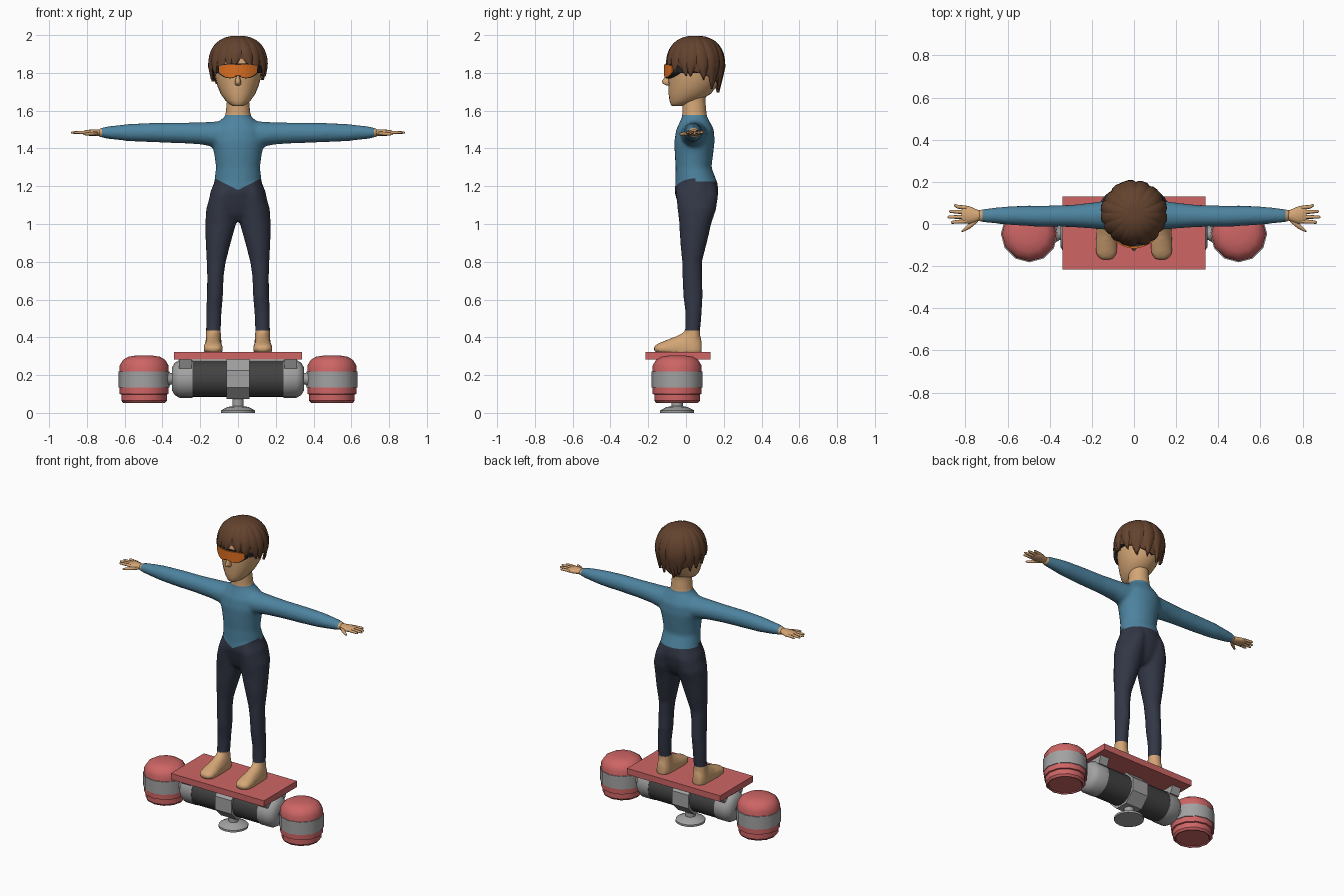
import bpy, bmesh, math, random
from mathutils import Vector

random.seed(4)
if "Cube" in bpy.data.objects:
    bpy.data.objects.remove(bpy.data.objects["Cube"])


def material(name, r, g, b):
    m = bpy.data.materials.new(name)
    m.use_nodes = True
    m.diffuse_color = (r, g, b, 1)
    m.node_tree.nodes["Principled BSDF"].inputs["Base Color"].default_value = (r, g, b, 1)
    return m


SKIN = material("skin", .66, .38, .18)
HAIR = material("brown_hair", .125, .055, .027)
SHIRT = material("blue_shirt", .075, .23, .35)
PANTS = material("navy_trousers", .032, .038, .06)
RED = material("coral_red", .62, .13, .13)
GREY = material("light_grey", .36, .36, .36)
DARK = material("dark_grey", .055, .055, .055)
ORANGE = material("orange_lens", .72, .16, .015)
BLACK = material("black_frame", .02, .02, .022)


def finish(bm, name, *mats, angle=None):
    """Turn a bmesh into a named, shaded object."""
    bmesh.ops.recalc_face_normals(bm, faces=bm.faces[:])
    me = bpy.data.meshes.new(name)
    bm.to_mesh(me)
    bm.free()
    ob = bpy.data.objects.new(name, me)
    bpy.context.collection.objects.link(ob)
    for m in mats:
        me.materials.append(m)
    if angle:
        smooth(ob, angle)
    return ob


def smooth(ob, angle):
    bpy.ops.object.select_all(action='DESELECT')
    ob.select_set(True)
    bpy.context.view_layer.objects.active = ob
    bpy.ops.object.shade_smooth_by_angle(angle=math.radians(angle))


def skin_rings(bm, rings, caps=True):
    """Bridge closed loops of points into a tube."""
    loops = [[bm.verts.new(p) for p in ring] for ring in rings]
    n = len(loops[0])
    for lo, hi in zip(loops, loops[1:]):
        for i in range(n):
            j = (i + 1) % n
            bm.faces.new((lo[i], lo[j], hi[j], hi[i]))
    if caps:
        bm.faces.new(loops[0])
        bm.faces.new(loops[-1])


def loft(bm, axis, sections, n=16, phase=0, flip=1):
    """Ellipses along an axis: (position, centre a, centre b, radius a, radius b)."""
    rings = []
    for pos, ca, cb, ra, rb in sections:
        ring = []
        for i in range(n):
            t = math.tau * i / n + phase
            a, b = ca + ra * math.cos(t), cb + rb * math.sin(t)
            x, y, z = {'x': (pos, a, b), 'y': (a, pos, b), 'z': (a, b, pos)}[axis]
            ring.append((x * flip, y, z))
        rings.append(ring)
    skin_rings(bm, rings)


def lathe(name, mat, axis, ca, cb, profile, n=12, angle=None, phase=0, flip=1):
    bm = bmesh.new()
    loft(bm, axis, [(p, ca, cb, r, r) for p, r in profile], n, phase, flip)
    return finish(bm, name, mat, angle=angle)


# Hover board: deck, motor drum, clamp and stand
MID = -.047
bm = bmesh.new()
bmesh.ops.create_cube(bm, size=1)
for v in bm.verts:
    v.co = Vector((0, -.043, .302)) + v.co * Vector((.68, .345, .04))
finish(bm, "deck", RED)
lathe("motor_drum", DARK, 'x', MID, .18, [(-.25, .097), (.25, .097)], 20, 35)
lathe("clamp", GREY, 'x', MID, .18, [(-.06, .116), (.06, .116)], 8, phase=math.pi / 8)
lathe("stand", GREY, 'z', 0, MID,
      [(0, .09), (.013, .09), (.03, .058), (.036, .03), (.09, .03)], 16, 35)
for side, s in (("left", 1), ("right", -1)):
    lathe(side + "_drum_cap", GREY, 'x', MID, .18,
          [(.24, .1), (.31, .1), (.335, .085), (.35, .06)], 20, 35, flip=s)
    lathe(side + "_axle", GREY, 'x', MID, .18, [(.33, .03), (.355, .03), (.38, .045)], 12, 35, flip=s)
    # Brackets taper inwards under the deck
    bm = bmesh.new()
    loft(bm, 'z', [(.235, s * .28, MID, .046, .13), (.285, s * .28, MID, .046, .16)], 4, math.pi / 4)
    finish(bm, side + "_bracket", GREY)
    # Thruster pods
    px = s * .497
    lathe(side + "_pod_dome", RED, 'z', px, MID,
          [(.2, .13), (.25, .13), (.28, .112), (.297, .085), (.304, .04)], angle=35)
    lathe(side + "_pod_band", GREY, 'z', px, MID, [(.135, .135), (.22, .135)], angle=35)
    lathe(side + "_pod_nozzle", RED, 'z', px, MID,
          [(.15, .13), (.1, .13), (.098, .121), (.065, .121), (.052, .11), (.052, .104), (.058, .1)], angle=35)

# Body: overlapping lofts fused into one smooth skin
bm = bmesh.new()
loft(bm, 'z', [(z, 0, y, rx, ry) for z, y, rx, ry in (
    (1.015, .055, .05, .05), (1.05, .056, .12, .08), (1.1, .058, .16, .1), (1.17, .056, .147, .117),
    (1.22, .055, .126, .111), (1.3, .04, .117, .095), (1.37, .042, .126, .102),
    (1.44, .045, .143, .107), (1.5, .048, .14, .1), (1.54, .047, .105, .08),
    (1.57, .045, .068, .066), (1.65, .042, .06, .062), (1.72, .045, .06, .066))], 24)
for s in (1, -1):
    loft(bm, 'z', [(z, s * x, y, rx, ry) for z, x, y, rx, ry in (
        (.36, .13, .036, .044, .042), (.44, .13, .036, .04, .04), (.53, .128, .04, .041, .044),
        (.62, .122, .037, .043, .052), (.72, .12, .033, .044, .053), (.8, .115, .032, .051, .053),
        (.9, .105, .04, .067, .071), (1, .092, .049, .082, .085), (1.08, .085, .058, .084, .103),
        (1.16, .07, .058, .075, .113), (1.21, .06, .055, .06, .1))])
    loft(bm, 'x', [
        (.05, .045, 1.475, .075, .075), (.13, .042, 1.475, .07, .067), (.2, .04, 1.48, .062, .059),
        (.3, .038, 1.482, .053, .055), (.45, .037, 1.484, .05, .052), (.58, .04, 1.484, .046, .046),
        (.7, .04, 1.484, .034, .032), (.74, .04, 1.483, .028, .021)], flip=s)
    # Feet: width and instep height along the foot
    loft(bm, 'y', [(y, s * .131, .34, w, top - .34) for y, top, w in (
        (.083, .39, .028), (.055, .435, .043), (0, .435, .046), (-.05, .408, .048),
        (-.1, .388, .053), (-.145, .37, .05), (-.17, .353, .03))])
body = finish(bm, "body")
remesh = body.modifiers.new("fuse", 'REMESH')
remesh.mode = 'VOXEL'
remesh.voxel_size = .011
relax = body.modifiers.new("relax", 'SMOOTH')
relax.iterations = 5
fused = bpy.data.meshes.new_from_object(
    body.evaluated_get(bpy.context.evaluated_depsgraph_get()))
body.modifiers.clear()
body.data = fused
fused.materials.clear()
for m in (SKIN, SHIRT, PANTS):
    fused.materials.append(m)

# Cut clean garment edges, then colour by height
ANKLE, HEM, COLLAR, CUFF = .437, 1.225, 1.578, .72
bm = bmesh.new()
bm.from_mesh(fused)
for co, no in (((0, 0, ANKLE), (0, 0, 1)), ((0, 0, HEM), (0, 0, 1)), ((0, 0, COLLAR), (0, 0, 1)),
               ((0, 0, 1.18), (.5, 0, 1)), ((0, 0, 1.18), (-.5, 0, 1)), ((0, .05, 0), (0, 1, 0)),
               ((CUFF, 0, 0), (1, 0, 0)), ((-CUFF, 0, 0), (1, 0, 0))):
    bmesh.ops.bisect_plane(bm, geom=bm.verts[:] + bm.edges[:] + bm.faces[:],
                           plane_co=co, plane_no=no)
for f in bm.faces:
    x, y, z = f.calc_center_median()
    hem = 1.18 + .5 * min(abs(x), .13) if y < .05 else HEM
    if z < ANKLE or z > COLLAR or abs(x) > CUFF:
        f.material_index = 0
    else:
        f.material_index = 1 if z > hem else 2
for v in bm.verts:
    v.co.z = max(v.co.z, .3225)
bm.to_mesh(fused)
bm.free()
smooth(body, 50)

# Hands: palm, four fingers and a thumb
for side, s in (("left", 1), ("right", -1)):
    bm = bmesh.new()
    loft(bm, 'x', [(.71, .04, 1.483, .02, .016), (.74, .04, 1.483, .026, .018),
                   (.78, .042, 1.483, .042, .017), (.81, .045, 1.483, .041, .013),
                   (.82, .045, 1.483, .034, .008)], 12, flip=s)
    for base, tip, end in ((.077, .088, .855), (.056, .06, .878), (.034, .033, .885), (.013, .008, .87)):
        loft(bm, 'x', [(.795, base, 1.484, .01, .009), (.84, (base + tip) / 2, 1.485, .009, .008),
                       (end - .006, tip, 1.484, .007, .006), (end, tip, 1.484, .003, .003)], 8, flip=s)
    loft(bm, 'x', [(.74, .022, 1.48, .012, .01), (.775, -.005, 1.478, .014, .01),
                   (.805, -.026, 1.476, .009, .008), (.818, -.034, 1.476, .004, .004)], 8, flip=s)
    finish(bm, side + "_hand", SKIN, angle=60)

# Head and nose
bm = bmesh.new()
loft(bm, 'z', [(z, 0, y, rx, ry) for z, y, rx, ry in (
    (1.625, -.045, .026, .03), (1.635, -.03, .046, .052), (1.655, -.005, .068, .083),
    (1.69, .02, .092, .112), (1.73, .035, .109, .128), (1.77, .043, .12, .138),
    (1.82, .05, .127, .146), (1.87, .05, .13, .143), (1.92, .05, .112, .12), (1.97, .05, .06, .07))], 24)
loft(bm, 'z', [(1.732, 0, -.085, .01, .015), (1.742, 0, -.095, .017, .029), (1.755, 0, -.095, .016, .035),
               (1.775, 0, -.09, .011, .026), (1.8, 0, -.085, .008, .016)], 10)
finish(bm, "head", SKIN, angle=60)


# Hair: an undercap with broad overlapping pointed locks
def hair_point(az, z, off):
    if z > 1.83:
        s = max(0, 1 - ((z - 1.83) / .167) ** 2.4) ** .42
    else:
        s = 1 - 1.4 * (1.83 - z)
    return (math.sin(az) * (.152 + off) * s, .05 - math.cos(az) * (.152 + off) * s, z)


def hair_hem(az):
    a = abs((az + math.pi) % math.tau - math.pi) / math.pi
    return 1.85 - .15 * a


CROWN = 1.9965
bm = bmesh.new()
cap = []
for k in range(12):
    t = .02 + .98 * k / 11
    cap.append([hair_point(a, CROWN - (CROWN - .03 - hair_hem(a)) * t ** 2, -.003)
                for a in (math.tau * i / 40 for i in range(40))])
cap.append([(x * .75, .05 + (y - .05) * .75, z + .01) for x, y, z in cap[-1]])
skin_rings(bm, cap)
LOCKS = 18
for i in range(LOCKS):
    az = math.tau * (i + random.uniform(-.25, .25)) / LOCKS
    tip = hair_hem(az) + random.uniform(-.022, .004)
    thick, sweep = random.uniform(.004, .009), random.uniform(-.15, .25)
    rings = []
    for k in range(12):
        t = .04 + .96 * k / 11
        z = CROWN - (CROWN - tip) * t ** 2
        w = .27 * (1 if t < .72 else max(.06, 1 - ((t - .72) / .28) ** 1.8))
        c = az + sweep * t * t
        rings.append([hair_point(c - w, z, -.004), hair_point(c - w / 2, z, thick * .8),
                      hair_point(c, z, thick), hair_point(c + w / 2, z, thick * .8),
                      hair_point(c + w, z, -.004), hair_point(c, z, -.012)])
    skin_rings(bm, rings)
finish(bm, "hair", HAIR, angle=45)


# Goggles: curved lens with a notch for the nose, frame behind, strap
def visor(name, mat, grow, back, depth):
    bm = bmesh.new()
    rows = []
    for i in range(25):
        u = i / 12 - 1
        y = -.116 + .042 * u * u + back
        top = 1.845 - .01 * u ** 4 + grow
        low = 1.774 + .013 * math.exp(-(u / .22) ** 2) + .03 * u ** 4 - grow
        x = u * (.1 + grow)
        rows.append([(x, y, low), (x, y, top), (x, y + depth, top), (x, y + depth, low)])
    skin_rings(bm, rows)
    finish(bm, name, mat, angle=40)


visor("goggle_lens", ORANGE, 0, 0, .015)
visor("goggle_frame", BLACK, .004, .008, .035)
bm = bmesh.new()
loft(bm, 'z', [(1.8, 0, .045, .134, .146), (1.835, 0, .045, .138, .147)], 32)
finish(bm, "goggle_strap", BLACK, angle=40)
